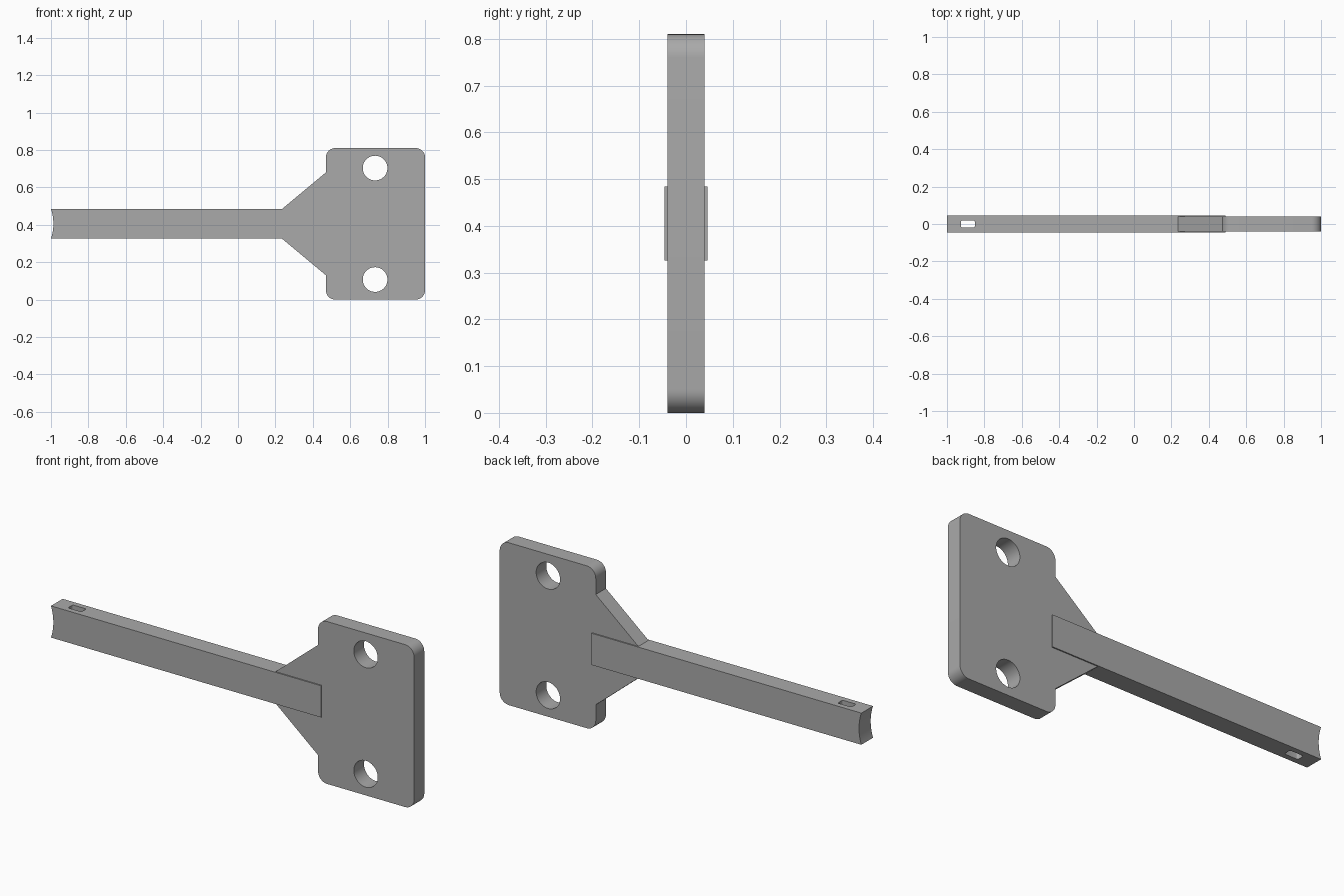
import bpy, bmesh
from math import sin, cos, pi, radians, asin

cube = bpy.data.objects.get("Cube")
if cube:
    bpy.data.objects.remove(cube, do_unlink=True)

grey = bpy.data.materials.new("mid grey")
grey.use_nodes = True
grey.diffuse_color = (0.4, 0.4, 0.4, 1)
grey.node_tree.nodes["Principled BSDF"].inputs["Base Color"].default_value = grey.diffuse_color

MID = 0.405          # height of the symmetry line
PLATE_HALF_Y = 0.04
BAR_HALF_Y, BAR_HALF_Z = 0.046, 0.079


def arc(cx, cz, r, start, end, steps):
    """Points along an arc, angles in degrees."""
    angles = [radians(start + (end - start) * i / steps) for i in range(steps + 1)]
    return [(cx + r * cos(a), cz + r * sin(a)) for a in angles]


def extrude(name, points, half, axis="Y"):
    """Prism of a closed profile, extruded both ways along y or z."""
    bm = bmesh.new()
    place = (lambda u, v: (u, -half, v)) if axis == "Y" else (lambda u, v: (u, v, MID - half))
    face = bm.faces.new([bm.verts.new(place(u, v)) for u, v in points])
    new = bmesh.ops.extrude_face_region(bm, geom=[face])["geom"]
    shift = (0, 2 * half, 0) if axis == "Y" else (0, 0, 2 * half)
    bmesh.ops.translate(bm, vec=shift, verts=[g for g in new if isinstance(g, bmesh.types.BMVert)])
    bmesh.ops.recalc_face_normals(bm, faces=bm.faces)
    mesh = bpy.data.meshes.new(name)
    bm.to_mesh(mesh)
    bm.free()
    mesh.materials.append(grey)
    obj = bpy.data.objects.new(name, mesh)
    bpy.context.collection.objects.link(obj)
    return obj


def cut(obj, cutter):
    """Subtract the cutter and discard it."""
    bpy.context.view_layer.objects.active = obj
    mod = obj.modifiers.new("cut", "BOOLEAN")
    mod.operation, mod.solver, mod.object = "DIFFERENCE", "EXACT", cutter
    bpy.ops.object.modifier_apply(modifier=mod.name)
    bpy.data.objects.remove(cutter, do_unlink=True)


def smooth(obj):
    bpy.ops.object.select_all(action="DESELECT")
    obj.select_set(True)
    bpy.context.view_layer.objects.active = obj
    bpy.ops.object.shade_smooth_by_angle(angle=radians(30))


# Mounting plate with tapered neck: upper half outline, then mirrored
R = 0.05
upper = arc(1 - R, 2 * MID - R, R, 0, 90, 10) + arc(0.47 + R, 2 * MID - R, R, 90, 180, 10)
upper += [(0.47, 0.68), (0.235, MID + BAR_HALF_Z)]
lower = [(x, 2 * MID - z) for x, z in reversed(upper)]
plate = extrude("mounting_plate", upper + lower, PLATE_HALF_Y)

# Screw holes
for side in (-1, 1):
    circle = arc(0.733, MID + side * 0.298, 0.066, 0, 360, 48)[:-1]
    cut(plate, extrude("hole_cutter", circle, 0.1))
smooth(plate)

# Arm with a concave end
END_R = 0.247
spread = asin(BAR_HALF_Z / END_R) * 180 / pi
end_x = -1 - END_R * cos(radians(spread))
profile = arc(end_x, MID, END_R, -spread, spread, 16)
profile += [(0.49, MID + BAR_HALF_Z), (0.49, MID - BAR_HALF_Z)]
arm = extrude("arm", profile, BAR_HALF_Y)

# Vertical slot with rounded corners near the arm's end
SX, SY, SR = 0.0375, 0.019, 0.008
slot = []
for quarter, (sx, sy) in enumerate(((1, 1), (-1, 1), (-1, -1), (1, -1))):
    slot += arc(-0.888 + sx * (SX - SR), sy * (SY - SR), SR, quarter * 90, quarter * 90 + 90, 4)
cut(arm, extrude("slot_cutter", slot, 0.2, "Z"))
smooth(arm)
